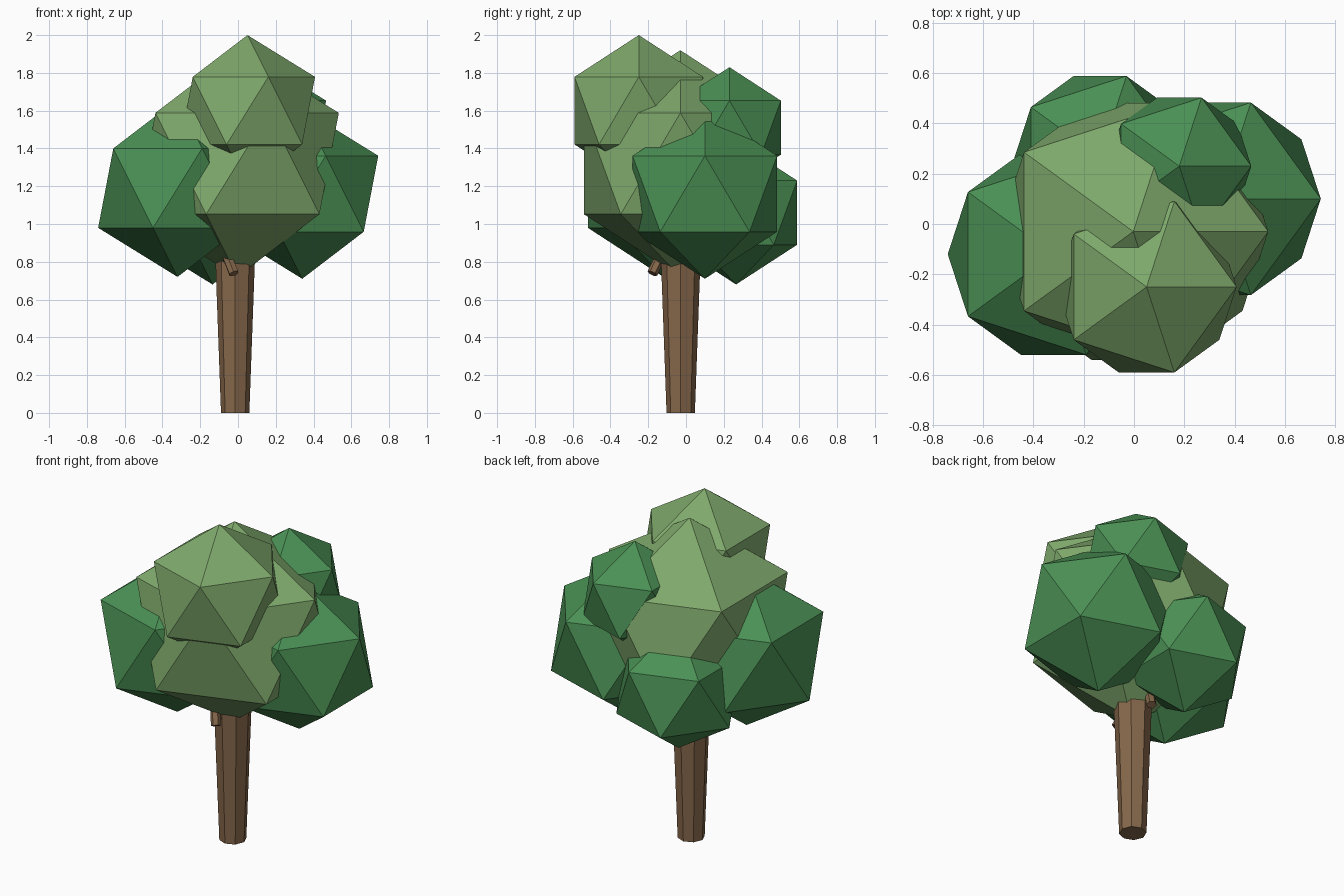
import bpy
from mathutils import Vector

if "Cube" in bpy.data.objects:
    bpy.data.objects.remove(bpy.data.objects["Cube"])


def material(name, rgb):
    m = bpy.data.materials.new(name)
    m.diffuse_color = (*rgb, 1)
    m.use_nodes = True
    m.node_tree.nodes["Principled BSDF"].inputs["Base Color"].default_value = m.diffuse_color
    return m


light = material("light green leaves", (0.209, 0.392, 0.147))
dark = material("dark green leaves", (0.069, 0.279, 0.089))
bark = material("brown bark", (0.238, 0.136, 0.069))


def leaf_clump(name, centre, radius, mat):
    bpy.ops.mesh.primitive_ico_sphere_add(subdivisions=1, radius=radius, location=centre)
    ob = bpy.context.object
    ob.name = name
    ob.data.materials.append(mat)


def tapered_rod(name, start, end, r1, r2, sides):
    start, end = Vector(start), Vector(end)
    axis = end - start
    bpy.ops.mesh.primitive_cone_add(vertices=sides, radius1=r1, radius2=r2,
                                    depth=axis.length, location=(start + end) / 2)
    ob = bpy.context.object
    ob.name = name
    ob.rotation_euler = Vector((0, 0, 1)).rotation_difference(axis).to_euler()
    ob.data.materials.append(bark)


# Foliage: overlapping faceted clumps
leaf_clump("crown_middle", (-0.003, -0.03, 1.32), 0.60, light)
leaf_clump("crown_top", (0.05, -0.25, 1.60), 0.40, light)
leaf_clump("crown_left", (-0.32, -0.12, 1.19), 0.47, dark)
leaf_clump("crown_right", (0.34, 0.10, 1.16), 0.45, dark)
leaf_clump("crown_back_upper", (0.18, 0.23, 1.51), 0.32, dark)
leaf_clump("crown_back_lower", (-0.135, 0.265, 1.06), 0.38, dark)

# Trunk widens upward into the foliage
tapered_rod("trunk", (-0.015, -0.028, 0), (-0.015, -0.028, 0.85), 0.075, 0.106, 8)

# Branch stubs poking out below the leaves
tapered_rod("front_branch", (-0.022, -0.178, 0.738), (-0.07, -0.12, 0.86), 0.028, 0.028, 6)
tapered_rod("back_branch", (-0.02, 0.125, 0.745), (-0.04, 0.08, 0.87), 0.028, 0.028, 6)
